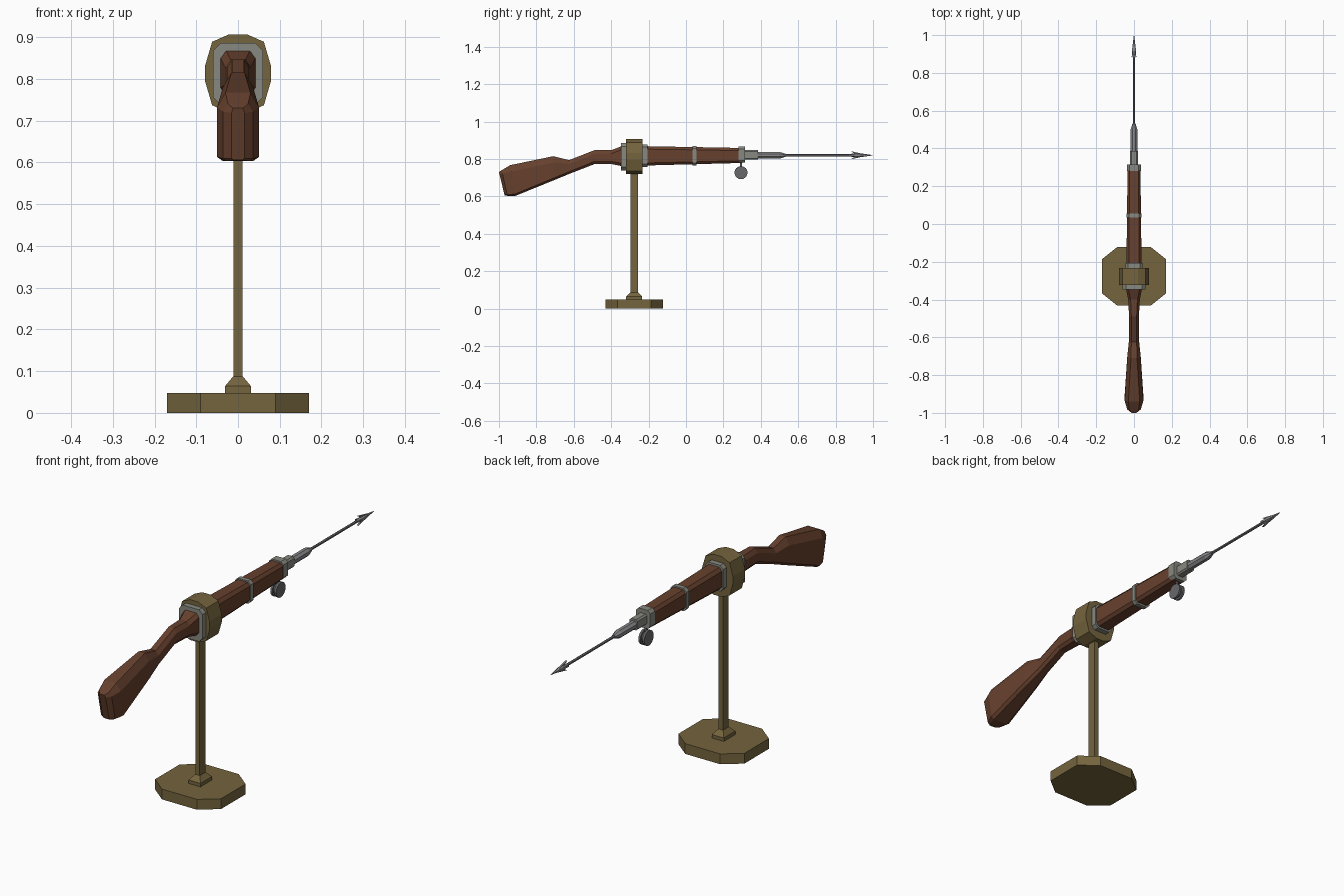
import bpy, bmesh, math
from mathutils import Vector

if "Cube" in bpy.data.objects:
    bpy.data.objects.remove(bpy.data.objects["Cube"])


def material(name, rgb):
    m = bpy.data.materials.new(name)
    m.diffuse_color = (*rgb, 1)
    m.use_nodes = True
    m.node_tree.nodes["Principled BSDF"].inputs["Base Color"].default_value = m.diffuse_color
    return m


WOOD = material("walnut wood", (0.135, 0.052, 0.027))
BRASS = material("aged brass", (0.178, 0.128, 0.048))
BAND = material("band grey", (0.25, 0.25, 0.22))
STEEL = material("barrel steel", (0.25, 0.25, 0.265))
DARK = material("dark steel", (0.14, 0.14, 0.147))


def loft(name, rings, mat):
    """Skin a list of equal-length point rings and cap both ends."""
    bm = bmesh.new()
    vs = [[bm.verts.new(p) for p in r] for r in rings]
    n = len(vs[0])
    for a, b in zip(vs, vs[1:]):
        for i in range(n):
            j = (i + 1) % n
            bm.faces.new((a[i], a[j], b[j], b[i]))
    bm.faces.new(vs[0])
    bm.faces.new(vs[-1])
    bmesh.ops.recalc_face_normals(bm, faces=bm.faces)
    me = bpy.data.meshes.new(name)
    bm.to_mesh(me)
    bm.free()
    me.materials.append(mat)
    ob = bpy.data.objects.new(name, me)
    bpy.context.collection.objects.link(ob)
    return ob


def section(yt, zt, yb, zb, w, wt, ct, wb, cb):
    """Chamfered box section across y; top and bottom may lean."""
    def y(z):
        return yb + (yt - yb) * (z - zb) / (zt - zb)
    half = [(wt, zt), (w, zt - ct), (w, zb + cb), (wb, zb)]
    pts = half + [(-x, z) for x, z in reversed(half)]
    return [(x, y(z), z) for x, z in pts]


def box_ring(y, zt, zb, w, c):
    return section(y, zt, y + 1e-9, zb, w, w - c, c, w - c, c)


def sleeve(name, y0, y1, zt, zb, w, c, mat):
    return loft(name, [box_ring(y0, zt, zb, w, c), box_ring(y1, zt, zb, w, c)], mat)


def rod(name, stations, n, mat, cz=0.82):
    """Turned part along y from (y, radius) stations."""
    rings = []
    for y, r in stations:
        rings.append([(r * math.cos(math.tau * (i + .5) / n), y,
                       cz + r * math.sin(math.tau * (i + .5) / n)) for i in range(n)])
    return loft(name, rings, mat)


def disc(name, x0, x1, y, z, r, n, mat):
    return loft(name, [[(x, y + r * math.cos(math.tau * i / n), z + r * math.sin(math.tau * i / n))
                        for i in range(n)] for x in (x0, x1)], mat)


def slab_ring(z, hx, hy, cx=0, cy=0):
    q = [(hx, hy - cy), (hx - cx, hy), (-hx + cx, hy), (-hx, hy - cy),
         (-hx, -hy + cy), (-hx + cx, -hy), (hx - cx, -hy), (hx, -hy + cy)]
    if not cx:
        q = [(hx, hy), (-hx, hy), (-hx, -hy), (hx, -hy)]
    return [(x, CY + y, z) for x, y in q]


CY = -0.277

# stand: octagonal plate, stepped foot and post
loft("base_plate", [slab_ring(0, .17, .154, .08, .064), slab_ring(.048, .17, .154, .08, .064)], BRASS)
loft("post_foot", [slab_ring(.046, .031, .043), slab_ring(.064, .031, .043),
                   slab_ring(.087, .012, .021)], BRASS)
loft("post", [slab_ring(.08, .011, .021), slab_ring(.74, .011, .021)], BRASS)

# twelve-sided mounting ring
quarter = [(.021, .094), (.062, .076), (.079, .018)]
outline = quarter + [(x, -z) for x, z in reversed(quarter)]
outline += [(-x, z) for x, z in reversed(outline)]
loft("mount_ring", [[(x, y, .813 + z) for x, z in outline] for y in (-.322, -.232)], BRASS)

# shoulder stock, with rounded butt and slim wrist
loft("stock", [
    section(-1.0, .730, -.970, .606, .016, .012, .012, .012, .004),
    section(-.985, .740, -.955, .603, .036, .024, .018, .026, .006),
    section(-.940, .767, -.912, .603, .050, .030, .034, .036, .010),
    section(-.710, .815, -.705, .687, .036, .016, .034, .024, .012),
    section(-.625, .794, -.620, .722, .027, .014, .020, .016, .012),
    section(-.490, .847, -.489, .773, .026, .014, .020, .016, .014),
    section(-.400, .847, -.399, .773, .031, .018, .018, .020, .014),
    section(-.340, .870, -.339, .761, .043, .030, .018, .030, .016),
    section(-.300, .870, -.299, .761, .043, .030, .018, .030, .016)], WOOD)

# tapering fore-end
loft("fore_end", [
    section(-.300, .870, -.299, .763, .041, .028, .016, .028, .014),
    section(.300, .859, .301, .779, .034, .023, .014, .023, .012)], WOOD)

# grey collars and bands around the wood
sleeve("rear_collar", -.347, -.318, .886, .738, .060, .018, BAND)
sleeve("front_collar", -.236, -.207, .878, .757, .046, .015, BAND)
sleeve("middle_band", .035, .056, .870, .764, .041, .014, BAND)
sleeve("muzzle_cap", .281, .316, .866, .780, .037, .013, BAND)
sleeve("barrel_block", .310, .386, .847, .797, .020, .007, BAND)

# barrel and harpoon shaft
rod("barrel", [(.38, .0195), (.50, .0195), (.532, .009)], 8, STEEL)
rod("harpoon_shaft", [(.52, .0065), (.93, .0065)], 6, DARK)

# harpoon head: slim point plus swept barbs on four sides
rod("harpoon_point", [(.875, .0065), (.915, .013), (.998, .001)], 6, STEEL)
for name, dx, dz, r in (("upper_barb", 0, 1, .022), ("lower_barb", 0, -1, .022),
                        ("right_barb", 1, 0, .013), ("left_barb", -1, 0, .013)):
    out, side = Vector((dx, 0, dz)), Vector((dz, 0, dx))
    prof = [(.965, .003), (.880, r), (.905, .006)]
    loft(name, [[Vector((0, y, .82)) + out * o + side * s for y, o in prof]
                for s in (-.004, .004)], STEEL)

# line pulley hanging under the muzzle
for name, x0, x1, r in (("pulley_right", .005, .015, .035), ("pulley_left", -.015, -.005, .035),
                        ("pulley_hub", -.006, .006, .026)):
    disc(name, x0, x1, .294, .727, r, 16, DARK)
sleeve("pulley_stem", .289, .299, .79, .74, .005, .001, DARK)
